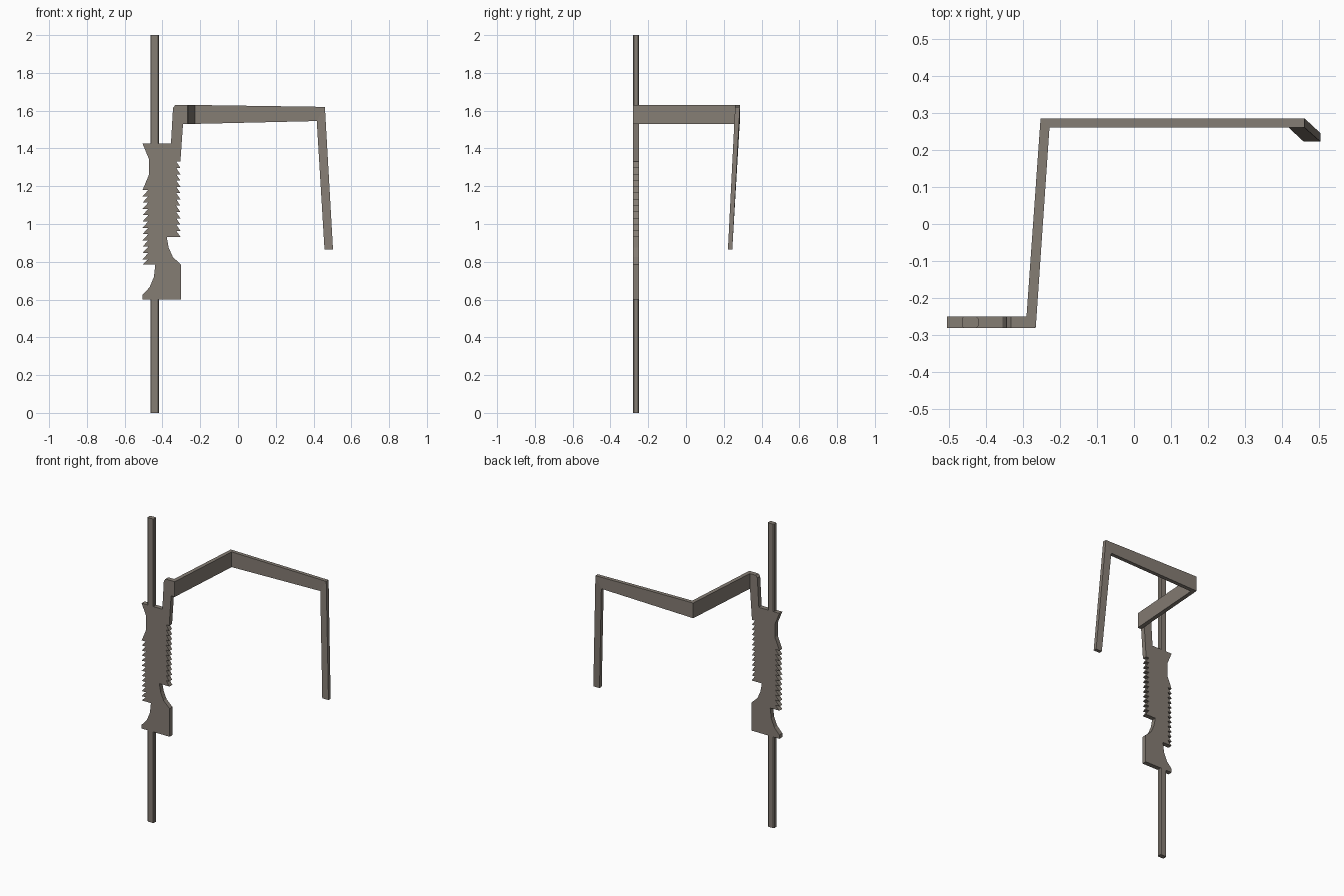
import bpy, bmesh, math

if "Cube" in bpy.data.objects:
    bpy.data.objects.remove(bpy.data.objects["Cube"])

# Warm grey shared by every part
metal = bpy.data.materials.new("warm_grey")
metal.diffuse_color = (0.235, 0.205, 0.175, 1)
metal.use_nodes = True
metal.node_tree.nodes["Principled BSDF"].inputs["Base Color"].default_value = metal.diffuse_color


def loft(name, rings):
    """Join equal-sized rings of points into one capped solid."""
    bm = bmesh.new()
    rows = [[bm.verts.new(p) for p in ring] for ring in rings]
    n = len(rows[0])
    for a, b in zip(rows, rows[1:]):
        for i in range(n):
            j = (i + 1) % n
            bm.faces.new((a[i], a[j], b[j], b[i]))
    bm.faces.new(rows[0])
    bm.faces.new(rows[-1])
    bmesh.ops.recalc_face_normals(bm, faces=bm.faces)
    mesh = bpy.data.meshes.new(name)
    bm.to_mesh(mesh)
    bm.free()
    mesh.materials.append(metal)
    obj = bpy.data.objects.new(name, mesh)
    bpy.context.collection.objects.link(obj)


def teeth(tip, root, top, bottom, count):
    """Saw teeth from top to bottom: flat undersides, sloping upper edges."""
    step = (top - bottom) / count
    pts = []
    for i in range(count):
        z = top - i * step
        pts += [(tip, z), (root, z)]
    return pts


Y0, Y1 = -0.28, -0.25

# Toothed plate with the slanted neck rising from its top
right = [(-0.355, 1.425), (-0.344, 1.615), (-0.332, 1.63), (-0.267, 1.63),
         (-0.267, 1.53), (-0.291, 1.53)]
right += teeth(-0.305, -0.327, 1.33, 0.93, 12)
right += [(-0.303, 0.93), (-0.377, 0.93), (-0.367, 0.875), (-0.345, 0.825),
          (-0.302, 0.785), (-0.302, 0.6)]
left = [(-0.505, 1.425), (-0.472, 1.345), (-0.472, 1.26)]
left += teeth(-0.505, -0.475, 1.18, 0.78, 12)
left += [(-0.505, 0.785), (-0.438, 0.785), (-0.445, 0.72), (-0.468, 0.665),
         (-0.505, 0.625), (-0.505, 0.6)]
outline = right + left[::-1]
loft("toothed_plate", [[(x, y, z) for x, z in outline] for y in (Y0, Y1)])

# Rods with bevelled corners, above and below the plate
cx, cy, hx, hy, c = -0.442, -0.265, 0.0225, 0.015, 0.005
section = []
for sx, sy in ((1, 1), (-1, 1), (-1, -1), (1, -1)):
    pair = [(cx + sx * hx, cy + sy * (hy - c)), (cx + sx * (hx - c), cy + sy * hy)]
    section += pair if sx * sy > 0 else pair[::-1]
for name, z0, z1 in (("lower_rod", 0, 0.6), ("upper_rod", 1.425, 2)):
    loft(name, [[(x, y, z) for x, y in section] for z in (z0, z1)])

# Bent arm: back along the side, across the rear, then down as a leg
loft("bent_arm", [
    [(-0.29, Y1, 1.63), (-0.265, Y0, 1.63), (-0.265, Y0, 1.53), (-0.29, Y1, 1.53)],
    [(-0.252, 0.285, 1.63), (-0.228, 0.26, 1.63), (-0.228, 0.26, 1.53), (-0.252, 0.285, 1.53)],
    [(0.46, 0.285, 1.62), (0.46, 0.26, 1.62), (0.417, 0.26, 1.545), (0.417, 0.285, 1.545)],
    [(0.503, 0.245, 0.865), (0.503, 0.222, 0.865), (0.458, 0.222, 0.865), (0.458, 0.245, 0.865)],
])
